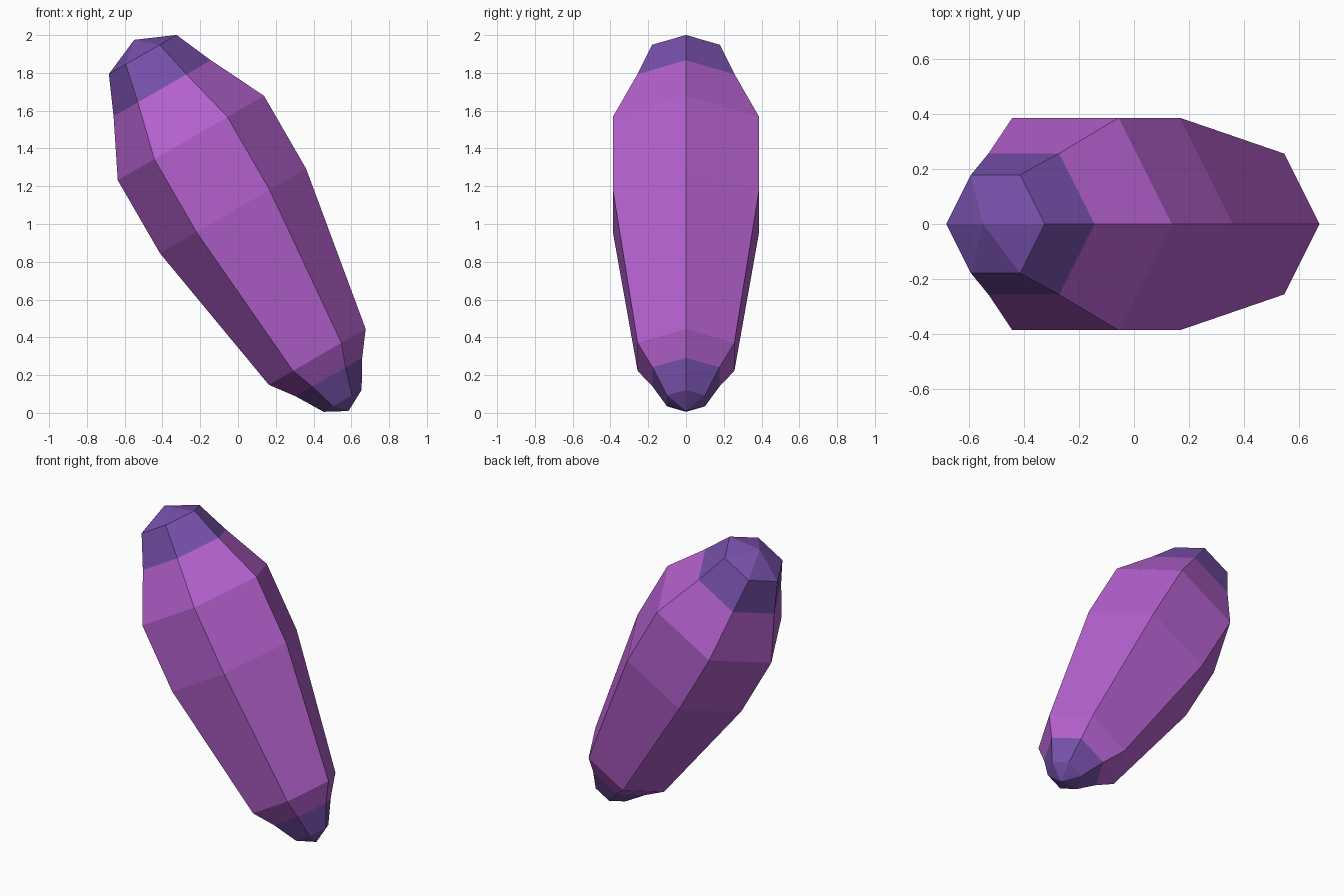
import bpy, bmesh
from math import sin, cos, radians, tau

if "Cube" in bpy.data.objects:
    bpy.data.objects.remove(bpy.data.objects["Cube"])

SIDES = 6
# radius and distance along the crystal's axis, lower point to upper point
PROFILE = [(0, 0), (0.116, 0.062), (0.204, 0.208), (0.296, 0.331), (0.447, 1.223),
           (0.447, 1.669), (0.297, 1.973), (0.207, 2.179), (0, 2.269)]
TIP_BANDS = {0, 1, 6, 7}


def material(name, color):
    mat = bpy.data.materials.new(name)
    mat.diffuse_color = color
    mat.use_nodes = True
    mat.node_tree.nodes["Principled BSDF"].inputs["Base Color"].default_value = mat.diffuse_color
    return mat


# Six-sided faceted crystal, closed to a point at both ends
bm = bmesh.new()
rings = []
for r, h in PROFILE:
    n = SIDES if r else 1
    rings.append([bm.verts.new((r * cos(tau * i / n), r * sin(tau * i / n), h))
                  for i in range(n)])

for band, (low, high) in enumerate(zip(rings, rings[1:])):
    for i in range(SIDES):
        j = i + 1
        corners = [low[i % len(low)], low[j % len(low)],
                   high[j % len(high)], high[i % len(high)]]
        face = bm.faces.new(list(dict.fromkeys(corners)))
        face.material_index = int(band in TIP_BANDS)
bmesh.ops.recalc_face_normals(bm, faces=bm.faces)

mesh = bpy.data.meshes.new("crystal")
bm.to_mesh(mesh)
bm.free()
mesh.materials.append(material("purple", (0.46, 0.12, 0.62, 1)))
mesh.materials.append(material("violet_tip", (0.18, 0.08, 0.40, 1)))

# Lean the crystal to the left
crystal = bpy.data.objects.new("crystal", mesh)
crystal.location = (0.585, 0, 0.01)
crystal.rotation_euler = (0, radians(-30), 0)
bpy.context.collection.objects.link(crystal)
